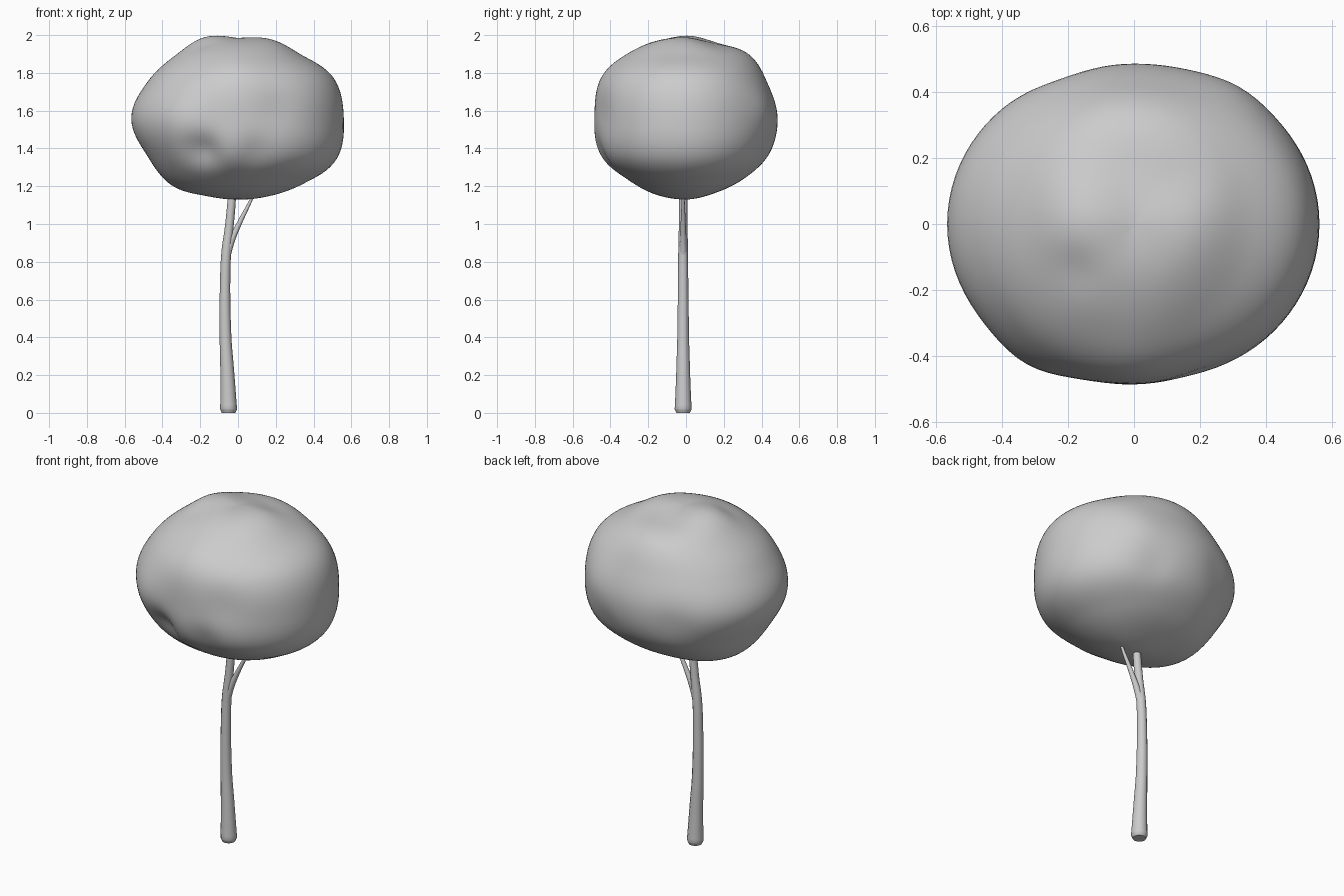
import bpy
import bmesh
import math
from mathutils import Vector

cube = bpy.data.objects.get("Cube")
if cube:
    bpy.data.objects.remove(cube, do_unlink=True)

GREY = (0.6, 0.6, 0.6, 1)
grey = bpy.data.materials.new("plain grey")
grey.use_nodes = True
grey.diffuse_color = GREY
grey.node_tree.nodes["Principled BSDF"].inputs["Base Color"].default_value = GREY


def finish(obj):
    obj.data.materials.clear()
    obj.data.materials.append(grey)
    bpy.ops.object.select_all(action="DESELECT")
    obj.select_set(True)
    bpy.context.view_layer.objects.active = obj
    bpy.ops.object.shade_smooth_by_angle(angle=math.radians(60))


def limb(name, path):
    """Tapered tube through (x, z, radius) points."""
    curve = bpy.data.curves.new(name, "CURVE")
    curve.dimensions = "3D"
    curve.bevel_depth = 1
    curve.bevel_resolution = 4
    curve.resolution_u = 6
    curve.use_fill_caps = True
    spline = curve.splines.new("BEZIER")
    spline.bezier_points.add(len(path) - 1)
    for p, (x, z, r) in zip(spline.bezier_points, path):
        p.co = (x, -0.015, z)
        p.radius = r
        p.handle_left_type = p.handle_right_type = "AUTO"
    obj = bpy.data.objects.new(name, curve)
    bpy.context.collection.objects.link(obj)
    bpy.ops.object.select_all(action="DESELECT")
    obj.select_set(True)
    bpy.context.view_layer.objects.active = obj
    bpy.ops.object.convert(target="MESH")
    finish(bpy.context.object)


# Trunk and side branch
limb("trunk", [(-0.05, 0, 0.036), (-0.05, 0.02, 0.045), (-0.056, 0.2, 0.037),
               (-0.066, 0.4, 0.031), (-0.068, 0.7, 0.027), (-0.062, 0.85, 0.026),
               (-0.047, 0.98, 0.023), (-0.034, 1.12, 0.022), (-0.03, 1.2, 0.02)])
limb("side_branch", [(-0.062, 0.82, 0.02), (-0.035, 0.91, 0.018),
                     (0.01, 1.01, 0.013), (0.07, 1.13, 0.008), (0.1, 1.2, 0.006)])

# Crown radii from pole to pole, for the left, back, right and front sides
CENTRE = Vector((0, 0, 1.56))
SIDES = [
    [0.425, 0.455, 0.475, 0.55, 0.56, 0.565, 0.49, 0.445, 0.43],
    [0.425, 0.43, 0.475, 0.47, 0.485, 0.48, 0.445, 0.425, 0.43],
    [0.425, 0.465, 0.47, 0.515, 0.565, 0.52, 0.5, 0.445, 0.43],
    [0.425, 0.44, 0.46, 0.49, 0.485, 0.50, 0.45, 0.435, 0.43],
]
# Soft dents and swellings: direction, width, height
LUMPS = [
    ((-0.2, -0.46, -0.19), 0.1, -0.045), ((0.1, -0.46, -0.18), 0.1, -0.02),
    ((-0.3, -0.4, -0.02), 0.13, 0.02), ((0.2, -0.42, 0.05), 0.12, -0.012),
    ((0.0, -0.4, 0.25), 0.14, 0.012), ((-0.2, 0.4, -0.05), 0.12, -0.012),
    ((0.3, 0.4, 0.05), 0.12, 0.012), ((0.2, 0.4, -0.15), 0.1, -0.012),
    ((-0.18, -0.14, 0.4), 0.1, -0.015), ((0.14, 0.12, 0.4), 0.12, -0.012),
]


def along(row, t):
    """Smooth interpolation through evenly spaced values."""
    i = min(int(t), len(row) - 2)
    f = t - i
    a, b, c, d = (row[min(max(i + k, 0), len(row) - 1)] for k in (-1, 0, 1, 2))
    return b + f / 2 * (c - a + f * (2 * a - 5 * b + 4 * c - d + f * (3 * (b - c) + d - a)))


def crown_point(direction):
    polar = math.acos(max(-1, min(1, direction.z)))
    turn = math.atan2(direction.y, direction.x) % math.tau / (math.pi / 2)
    side = int(turn) % 4
    blend = math.sin((turn % 1) * math.pi / 2) ** 2
    t = polar / math.pi * 8
    r = along(SIDES[side], t) * (1 - blend) + along(SIDES[(side + 1) % 4], t) * blend
    for at, width, height in LUMPS:
        gap = (direction - Vector(at).normalized()).length * 0.5
        r += height * math.exp(-(gap / width) ** 2)
    return CENTRE + direction * r


# Leafy crown: a lumpy sphere
bm = bmesh.new()
bmesh.ops.create_uvsphere(bm, u_segments=96, v_segments=64, radius=1)
for v in bm.verts:
    v.co = crown_point(v.co.normalized())
mesh = bpy.data.meshes.new("crown")
bm.to_mesh(mesh)
bm.free()
crown = bpy.data.objects.new("crown", mesh)
bpy.context.collection.objects.link(crown)
finish(crown)
